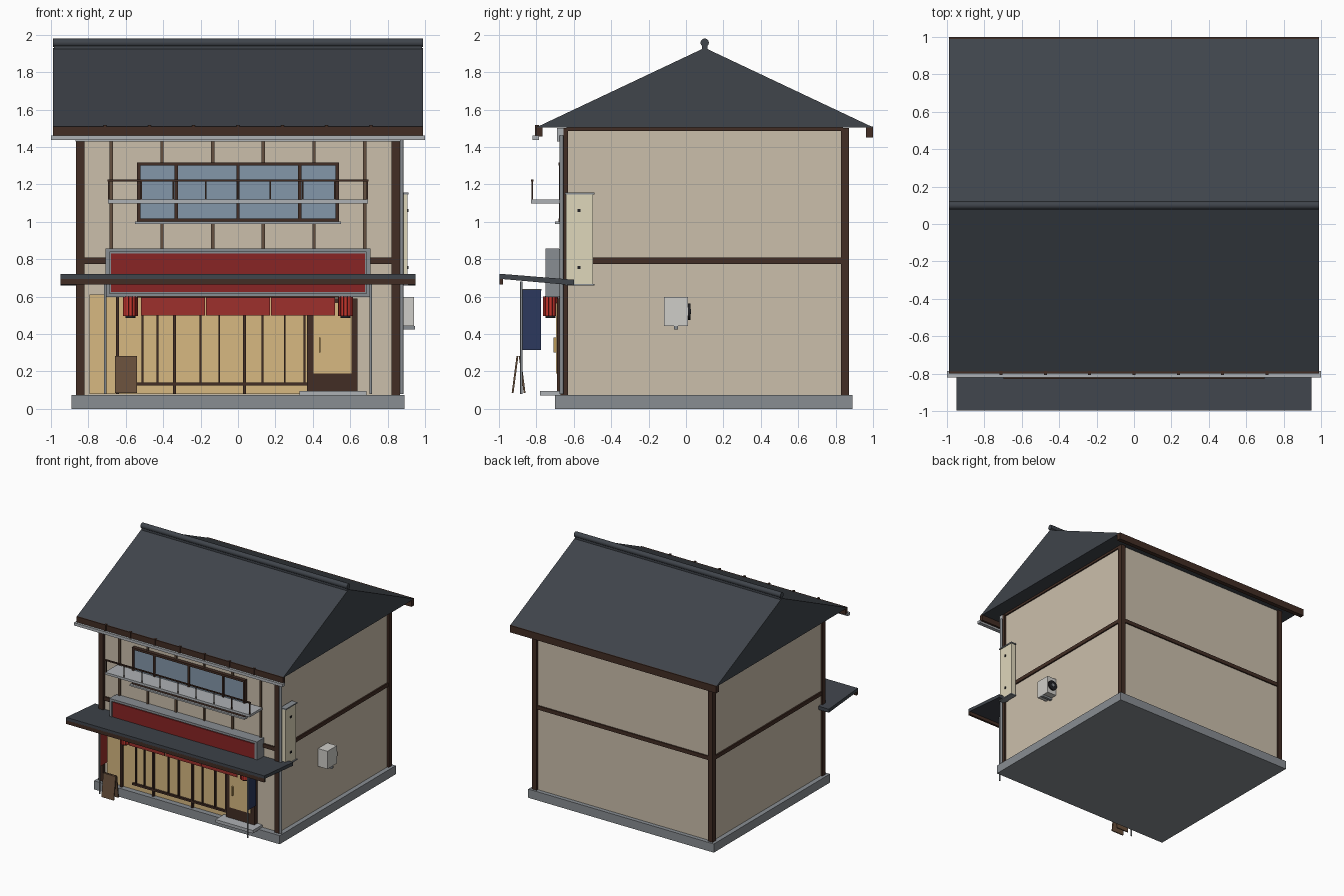
import bpy, bmesh, math
from mathutils import Vector, Matrix

if "Cube" in bpy.data.objects:
    bpy.data.objects.remove(bpy.data.objects["Cube"])

COL = dict(
    wall=(0.60, 0.52, 0.41), wood=(0.055, 0.027, 0.018), batten=(0.13, 0.08, 0.05),
    roof=(0.05, 0.058, 0.07), stone=(0.25, 0.27, 0.29), steel=(0.42, 0.44, 0.46),
    glass=(0.23, 0.31, 0.40), paper=(0.68, 0.48, 0.22), red=(0.25, 0.018, 0.018),
    cloth=(0.34, 0.03, 0.025), lantern=(0.55, 0.035, 0.025), black=(0.015, 0.015, 0.018),
    cream=(0.74, 0.68, 0.50), blue=(0.025, 0.04, 0.11), white=(0.62, 0.61, 0.58),
    brass=(0.50, 0.32, 0.10), board=(0.14, 0.08, 0.045))
MATS = {}


def mat(key):
    if key not in MATS:
        MATS[key] = bpy.data.materials.new(key)
        MATS[key].diffuse_color = (*COL[key], 1)
    return MATS[key]


def finish(name, bm, key):
    bmesh.ops.recalc_face_normals(bm, faces=bm.faces)
    me = bpy.data.meshes.new(name)
    bm.to_mesh(me)
    bm.free()
    ob = bpy.data.objects.new(name, me)
    me.materials.append(mat(key))
    bpy.context.collection.objects.link(ob)
    return ob


def box(name, x, y, z, key):
    """Box from (min, max) ranges."""
    bm = bmesh.new()
    bmesh.ops.create_cube(bm, size=1)
    for v in bm.verts:
        v.co = [r[0] if c < 0 else r[1] for c, r in zip(v.co, (x, y, z))]
    return finish(name, bm, key)


def prism(name, profile, x, key):
    """Extrude a (y, z) profile along x."""
    bm = bmesh.new()
    f = bm.faces.new([bm.verts.new((x[0], p[0], p[1])) for p in profile])
    g = bmesh.ops.extrude_face_region(bm, geom=[f])["geom"]
    bmesh.ops.translate(bm, vec=(x[1] - x[0], 0, 0),
                        verts=[e for e in g if isinstance(e, bmesh.types.BMVert)])
    return finish(name, bm, key)


def rod(name, a, b, r, key, sides=10):
    a, b = Vector(a), Vector(b)
    bm = bmesh.new()
    bmesh.ops.create_cone(bm, cap_ends=True, segments=sides, radius1=r, radius2=r, depth=(b - a).length)
    q = (b - a).to_track_quat('Z', 'Y').to_matrix().to_4x4()
    bm.transform(Matrix.Translation((a + b) / 2) @ q)
    ob = finish(name, bm, key)
    for p in ob.data.polygons:
        p.use_smooth = len(p.vertices) == 4
    ob.data.set_sharp_from_angle(angle=math.radians(50))
    return ob


# Foundation, walls, timber frame
box("foundation", (-.89, .89), (-.70, .89), (0, .075), "stone")
box("walls", (-.85, .85), (-.65, .855), (.075, 1.5), "wall")
for sx in (-1, 1):
    xs = sorted((sx * .822, sx * .866))
    box("front_post", xs, (-.672, -.632), (.075, 1.5), "wood")
    box("back_post", xs, (.829, .872), (.075, 1.5), "wood")
    xs = sorted((sx * .84, sx * .862))
    box("side_belt", xs, (-.64, .84), (.775, .808), "wood")
    box("side_top_beam", xs, (-.64, .84), (1.485, 1.505), "wood")
for name, y in (("front_belt", (-.664, -.64)), ("back_belt", (.84, .867))):
    box(name, (-.83, .83), y, (.775, .808), "wood")

# Gable roof, ridge, eaves and gutter
prism("roof", [(-.80, 1.505), (1, 1.505), (.10, 1.93)], (-.99, .99), "roof")
rod("ridge_cap", (-.99, .10, 1.957), (.99, .10, 1.957), .023, "roof", 12)
box("ridge_base", (-.985, .985), (.085, .115), (1.91, 1.945), "roof")
box("front_fascia", (-.99, .99), (-.80, -.768), (1.455, 1.51), "wood")
box("back_fascia", (-.99, .99), (.962, 1.0), (1.45, 1.51), "wood")
box("gutter", (-1, 1), (-.82, -.787), (1.438, 1.462), "steel")
for i in range(7):
    x = (i - 3) * .237
    box("gutter_bracket", (x - .008, x + .008), (-.808, -.785), (1.455, 1.517), "wood")
box("eave_trim", (-.87, .87), (-.69, -.655), (1.43, 1.5), "steel")
rod("downpipe", (.874, -.665, .08), (.874, -.665, 1.46), .011, "stone")

# Upper front: battens and window
for i in range(6):
    x = (i - 2.5) * .271
    box("wall_batten", (x - .009, x + .009), (-.662, -.645), (.81, 1.44), "batten")
box("window_glass", (-.53, .53), (-.67, -.645), (1.01, 1.31), "glass")
for z in (1.0, 1.30):
    box("window_rail", (-.54, .54), (-.682, -.645), (z, z + .018), "wood")
for x in (-.531, -.33, 0, .33, .531):
    box("window_mullion", (x - .009, x + .009), (-.68, -.645), (1.0, 1.318), "wood")
box("window_sill", (-.55, .55), (-.70, -.645), (.988, 1.001), "steel")

# Balcony railing
box("balcony_ledge", (-.695, .695), (-.83, -.66), (1.098, 1.118), "steel")
box("balcony_rail", (-.697, .697), (-.828, -.816), (1.216, 1.226), "wood")
for i in range(9):
    x = (i - 4) * .1725
    box("baluster", (x - .004, x + .004), (-.826, -.818), (1.11, 1.22), "wood")

# Main sign box
box("sign_box", (-.705, .705), (-.738, -.65), (.60, .855), "stone")
for z in (.597, .838):
    box("sign_frame_rail", (-.708, .708), (-.752, -.68), (z, z + .02), "stone")
for x in (-.697, .697):
    box("sign_frame_side", (x - .011, x + .011), (-.752, -.68), (.60, .855), "stone")
box("sign_panel", (-.68, .68), (-.746, -.73), (.625, .83), "red")

# Awning
prism("awning", [(-.997, .722), (-.997, .695), (-.60, .66), (-.60, .69)], (-.95, .95), "roof")
box("awning_fascia", (-.95, .95), (-.997, -.978), (.665, .70), "wood")

# Curtain panels and lanterns
rod("curtain_rod", (-.54, -.748, .60), (.54, -.748, .60), .006, "wood", 8)
for i in (-1, 0, 1):
    box("curtain_panel", (i * .348 - .171, i * .348 + .171), (-.752, -.745), (.50, .61), "cloth")
for x in (-.575, .575):
    rod("lantern", (x, -.725, .495), (x, -.725, .60), .039, "lantern", 12)
    for z in (.485, .598):
        rod("lantern_cap", (x, -.725, z), (x, -.725, z + .012), .026, "black", 12)
    for i in range(12):
        a = i * math.pi / 6 + math.pi / 12
        c, s = x + .039 * math.cos(a), -.725 + .039 * math.sin(a)
        rod("lantern_rib", (c, s, .495), (c, s, .60), .0025, "red", 4)

# Shop front lattice
box("shop_screen", (-.795, .37), (-.662, -.645), (.08, .61), "paper")
box("lattice_rail", (-.54, .37), (-.68, -.655), (.125, .141), "wood")
for x in (-.51, -.43, -.20, -.10, .13, .25, .355):
    box("lattice_bar", (x - .005, x + .005), (-.676, -.655), (.13, .61), "wood")
for x in (-.645, -.34, .034):
    box("lattice_post", (x - .008, x + .008), (-.682, -.655), (.078, .61), "wood")

# Entrance door and step
box("door_frame", (.37, .64), (-.69, -.645), (.09, .59), "wood")
box("door_panel", (.405, .608), (-.694, -.68), (.188, .565), "paper")
box("door_handle", (.432, .442), (-.708, -.69), (.30, .38), "brass")
box("door_step", (.33, .688), (-.78, -.65), (.07, .096), "steel")

# Standing banners
for x, key in ((-.71, "cloth"), (.71, "blue")):
    rod("banner_pole", (x, -.88, .078), (x, -.88, .68), .007, "stone", 8)
    rod("banner_arm", (x, -.882, .637), (x, -.772, .637), .004, "stone", 6)
    box("banner_cloth", (x - .003, x + .003), (-.876, -.775), (.315, .635), key)

# Folding menu board
for d in (-1, 1):
    yb, yt = -.895 + d * .032, -.895 + d * .006
    prism("menu_board", [(yb - .005, .085), (yb + .005, .085), (yt + .005, .283), (yt - .005, .283)],
          (-.658, -.54), "board")

# Projecting side sign
box("side_sign", (.86, .905), (-.642, -.497), (.665, 1.15), "cream")
for z in (.658, 1.147):
    box("side_sign_cap", (.86, .912), (-.648, -.49), (z, z + .01), "stone")
for z in (.755, 1.06):
    box("side_sign_bolt", (.90, .912), (-.58, -.563), (z - .008, z + .008), "black")

# Wall fan unit
box("fan_unit", (.85, .94), (-.118, .012), (.443, .597), "white")
rod("fan_disc", (.895, .01, .52), (.895, .024, .52), .044, "black", 16)
rod("fan_hub", (.895, .02, .52), (.895, .028, .52), .014, "stone", 10)
box("fan_bracket", (.85, .945), (-.065, -.042), (.425, .443), "stone")

for m in bpy.data.materials:
    if m.users and not m.is_grease_pencil:
        m.use_nodes = True
        m.node_tree.nodes["Principled BSDF"].inputs["Base Color"].default_value = m.diffuse_color
